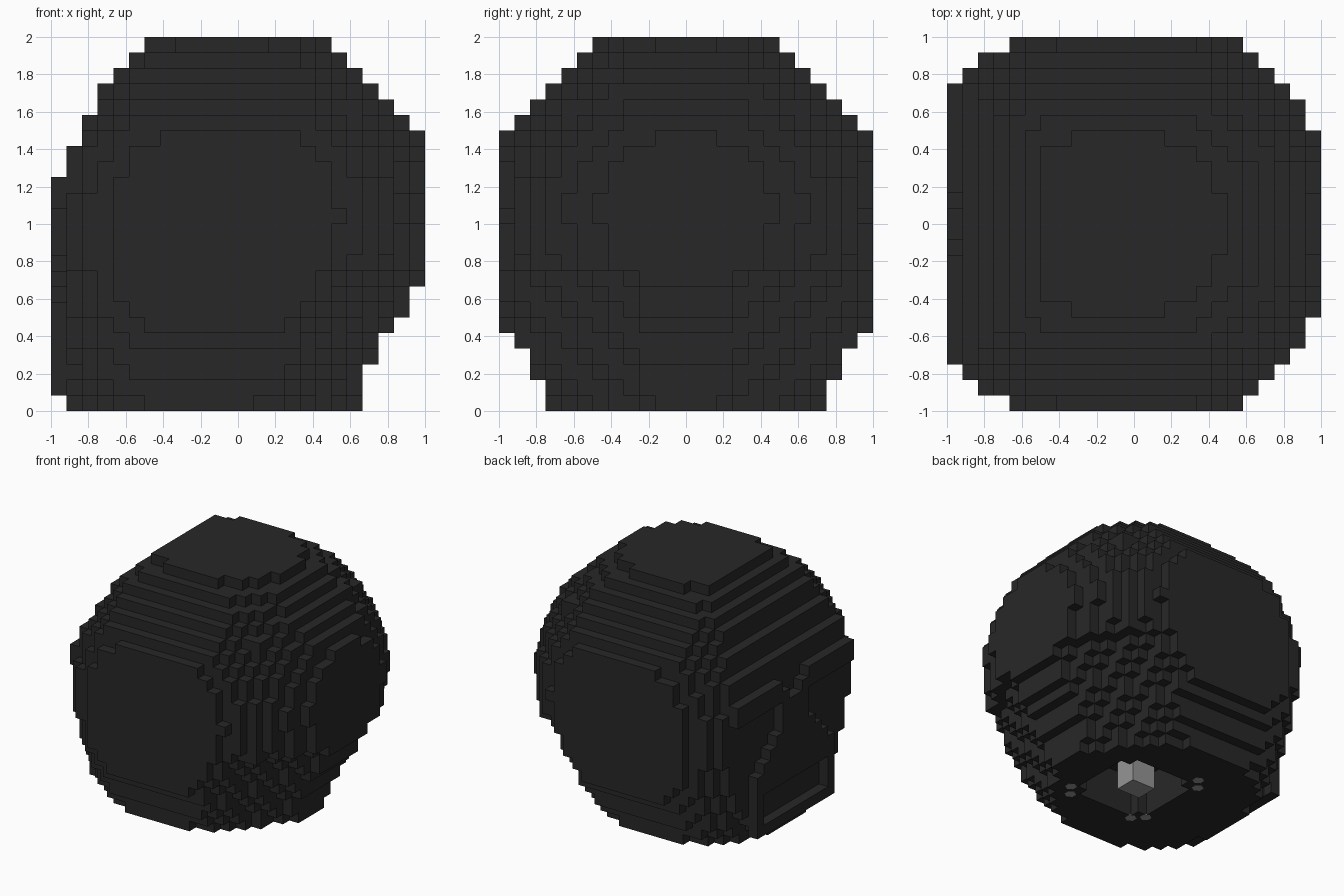
import bpy
import bmesh
from mathutils import Vector

cube = bpy.data.objects.get("Cube")
if cube:
    bpy.data.objects.remove(cube, do_unlink=True)

N = 24
S = 2 / N


def material(name, value):
    mat = bpy.data.materials.new(name)
    mat.use_nodes = True
    colour = (value, value, value, 1)
    mat.diffuse_color = colour
    node = next(n for n in mat.node_tree.nodes if n.type == 'BSDF_PRINCIPLED')
    node.inputs["Base Color"].default_value = colour
    node.inputs["Roughness"].default_value = 0.9
    return mat


charcoal = material("charcoal", 0.0205)
grey = material("light grey", 0.3)


def finish(bm, name, mat):
    mesh = bpy.data.meshes.new(name)
    bm.to_mesh(mesh)
    bm.free()
    mesh.materials.append(mat)
    obj = bpy.data.objects.new(name, mesh)
    bpy.context.collection.objects.link(obj)
    return obj


# Skin every exposed side of the blocks chosen by a rule
def block_part(name, rule, mat):
    cells = {(i, j, k) for i in range(N) for j in range(N) for k in range(N)
             if rule(i, j, k)}
    bm = bmesh.new()
    corners = {}

    def corner(p):
        key = tuple(round(c) for c in p)
        if key not in corners:
            corners[key] = bm.verts.new((key[0] * S - 1, key[1] * S - 1, key[2] * S))
        return corners[key]

    for cell in cells:
        base = Vector(cell)
        for axis in range(3):
            u, v = Vector(), Vector()
            u[(axis + 1) % 3] = 1
            v[(axis + 2) % 3] = 1
            for side in (0, 1):
                step = Vector()
                step[axis] = 1 if side else -1
                if tuple(int(c) for c in base + step) in cells:
                    continue
                o = base.copy()
                o[axis] += side
                ring = [o, o + u, o + u + v, o + v]
                if not side:
                    ring.reverse()
                bm.faces.new([corner(p) for p in ring])
    return finish(bm, name, mat)


# Reach of each layer in blocks, bottom to top: face side, rear side, flanks
crown = [11, 10, 9, 8, 7, 6]
face_reach = [11] + [12] * 14 + [11, 11, 10, 10, 9, 9, 8, 7, 6]
rear_reach = [8] * 3 + [9, 9, 10, 11, 11] + [12] * 10 + crown
flank_reach = [9, 9, 10, 10, 11] + [12] * 13 + crown


# A ball with a flatter face side, a stretched underside and a bevelled nape
def rounded(i, j, k):
    x, y, z = (i + .5) * S - 1, abs((j + .5) * S - 1), (k + .5) * S - 1
    if x < -face_reach[k] * S or x > rear_reach[k] * S or y > flank_reach[k] * S:
        return False
    if x > 0 and z < -.25 and x + .7 * y - .6 * z > 1.3:
        return False
    if z < 0:
        z /= 1.17 if x > 0 else 1.3
        if x > 0:
            x /= 0.97
    along = x ** 2 if x > 0 else 0.77 * abs(x) ** 2.75
    return along + (y / 1.04) ** 2 + z ** 2 < 1.145


def off_centre(j):
    return abs(j + .5 - N / 2)


def head(i, j, k):
    across, deep = off_centre(i), off_centre(j)
    socket = k < 4 and max(across, deep) < 4 and across + deep < 7
    return i > 0 and rounded(i, j, k) and not socket


def brow(i, j, k):
    notch = (k == 14 and off_centre(j) < 2) or (k == 13 and off_centre(j) < 1)
    return i == 0 and k in (13, 14) and off_centre(j) < 9 and not notch


# Snout plate that widens downwards around a sunken mouth
def muzzle(i, j, k):
    half = 6 if k < 6 else max(2, 12 - k)
    mouth = 2 <= k <= 4 and off_centre(j) < 5
    return i == 0 and 1 <= k <= 12 and off_centre(j) < half and not mouth


block_part("head", head, charcoal)
block_part("brow", brow, charcoal)
block_part("muzzle", muzzle, charcoal)

# Neck post standing in the socket underneath
bm = bmesh.new()
bmesh.ops.create_cube(bm, size=1)
bmesh.ops.scale(bm, verts=bm.verts, vec=(.21, .18, 4 * S))
bmesh.ops.translate(bm, verts=bm.verts, vec=(-.02, 0, 2 * S))
finish(bm, "neck_post", grey)

# Flush pairs of six-sided studs on the underside
studs = [((.34, -.33), (.035, .045)), ((-.33, .35), (.035, .045)),
         ((-.31, -.32), (-.04, .04))]
for n, ((x, y), (dx, dy)) in enumerate(studs):
    for sign in (-1, 1):
        bm = bmesh.new()
        bmesh.ops.create_cone(bm, cap_ends=True, segments=6, radius1=.045,
                              radius2=.045, depth=.006)
        bmesh.ops.translate(bm, verts=bm.verts,
                            vec=(x + sign * dx, y + sign * dy, .0025))
        finish(bm, f"stud_{n}", grey)
